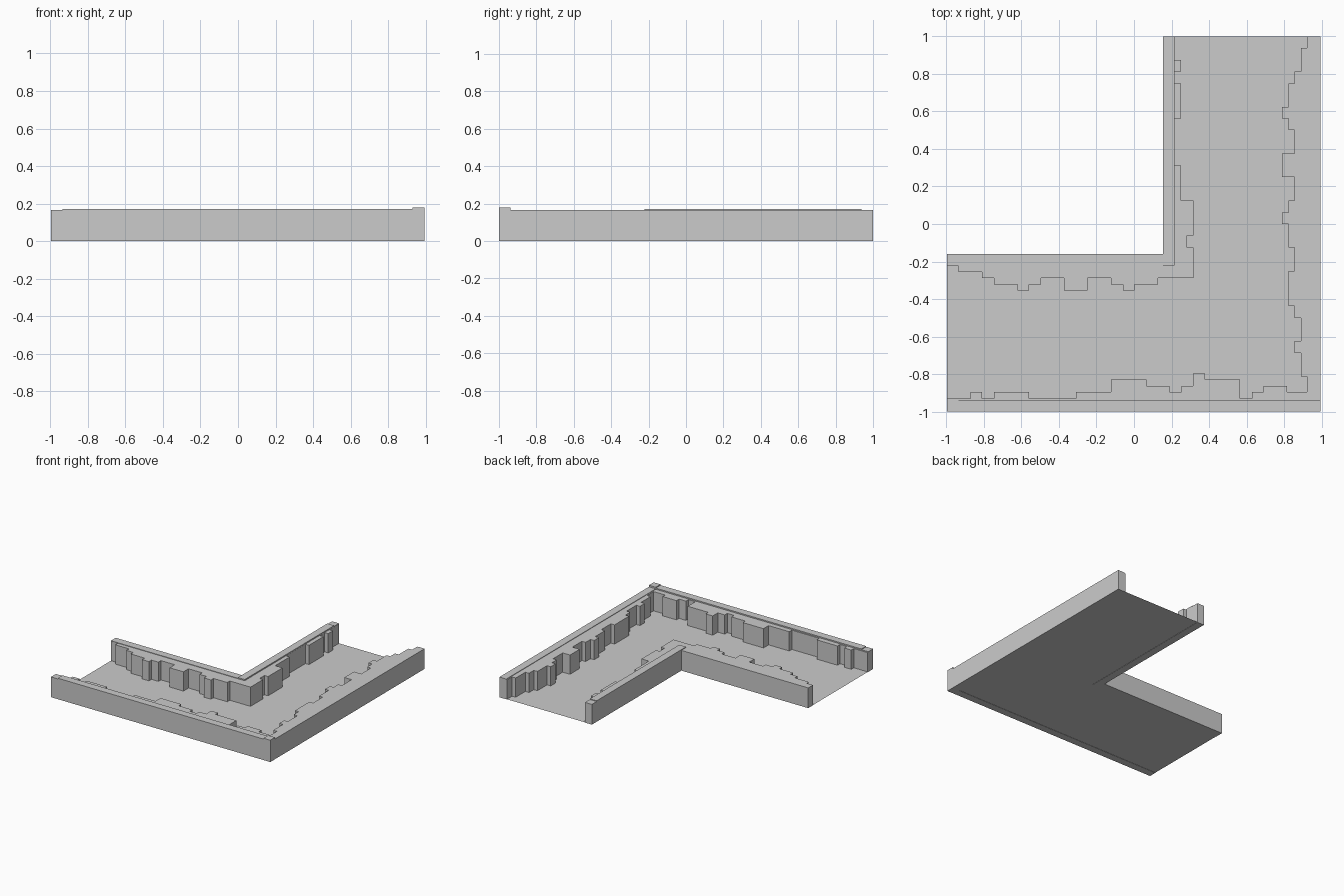
import bpy, bmesh

if "Cube" in bpy.data.objects:
    bpy.data.objects.remove(bpy.data.objects["Cube"])

CELL = 1 / 16              # length of one block along a wall
X0, X1, Y0, Y1 = -0.997, 0.993, -1.0, 1.0
IX, IY = 0.154, -0.16      # outer faces of the inside-corner wall
RIM = 0.062                # thickness of the plain curb


def prism(name, pts, z0, z1):
    """Extrude a flat outline from z0 to z1 (a single sheet if equal)."""
    clean = []
    for p in pts:
        if not clean or (abs(p[0] - clean[-1][0]) + abs(p[1] - clean[-1][1])) > 1e-5:
            clean.append(p)
    bm = bmesh.new()
    face = bm.faces.new([bm.verts.new((x, y, z0)) for x, y in clean])
    if z1 > z0:
        ext = bmesh.ops.extrude_face_region(bm, geom=[face])
        verts = [g for g in ext["geom"] if isinstance(g, bmesh.types.BMVert)]
        bmesh.ops.translate(bm, verts=verts, vec=(0, 0, z1 - z0))
    bmesh.ops.recalc_face_normals(bm, faces=bm.faces)
    mesh = bpy.data.meshes.new(name)
    bm.to_mesh(mesh)
    bm.free()
    obj = bpy.data.objects.new(name, mesh)
    bpy.context.collection.objects.link(obj)
    return obj


def box(name, xa, xb, ya, yb, top):
    return prism(name, [(xa, ya), (xb, ya), (xb, yb), (xa, yb)], 0, top)


def steps(code, offset):
    """Turn a string of depth digits into (run, depth) stair points."""
    out = []
    for i, c in enumerate(code):
        d = int(c) * 0.033 + offset
        out += [(i * CELL, d), ((i + 1) * CELL, d)]
    return out


# two ragged block rhythms, shared by the outer and inner walls
rough_a = "223233322223335554"
rough_b = "233455654466445655"

# floor sheet
prism("floor", [(X0, Y0), (X1, Y0), (X1, Y1), (IX, Y1), (IX, IY), (X0, IY)], 0.002, 0.002)

# ragged outer wall, running along the front and up the right side
e = 0.003
front = steps(rough_a + "4346555" + "2344333", 0.005)
right = steps("222334334555" + "44" + rough_b[::-1], 0.005)
outline = [(min(X0 + r, X1 - 0.071), Y0 + d) for r, d in front]
outline += [(X1 - d, max(Y0 + r, Y0 + 0.104)) for r, d in right]
outline += [(X1 - e, Y1), (X1 - e, Y0 + e), (X0, Y0 + e)]
prism("outer_rough_wall", outline, 0.004, 0.162)

# ragged inner wall around the inside corner
down = steps(rough_a[:-1] + "4" + "555", -0.003)
left = steps(rough_b + "444", -0.003)
outline = [(IX + d, max(Y1 - r, IY - 0.129)) for r, d in down]
outline += [(min(X0 + r, IX + 0.162), IY - d) for r, d in reversed(left)]
outline += [(X0, IY - e), (IX + e, IY - e), (IX + e, Y1)]
prism("inner_rough_wall", outline, 0.004, 0.162)

# plain curbs along the outside faces
box("front_curb", X0 + RIM, X1 - RIM, Y0, Y0 + RIM, 0.172)
box("right_curb", X1 - RIM, X1, Y0 + RIM, Y1 - RIM, 0.166)
box("inner_right_curb", IX, IX + RIM, IY - RIM, Y1 - RIM, 0.172)
box("inner_left_curb", X0 + RIM, IX, IY - RIM, IY, 0.166)

# end blocks and the taller corner post
box("front_end_block", X0, X0 + RIM, Y0, Y0 + RIM, 0.166)
box("inner_left_end_block", X0, X0 + RIM, IY - RIM, IY, 0.166)
box("right_end_block", X1 - RIM, X1, Y1 - RIM, Y1, 0.166)
box("inner_right_end_block", IX, IX + RIM, Y1 - RIM, Y1, 0.166)
box("corner_post", X1 - RIM, X1, Y0, Y0 + RIM, 0.179)
